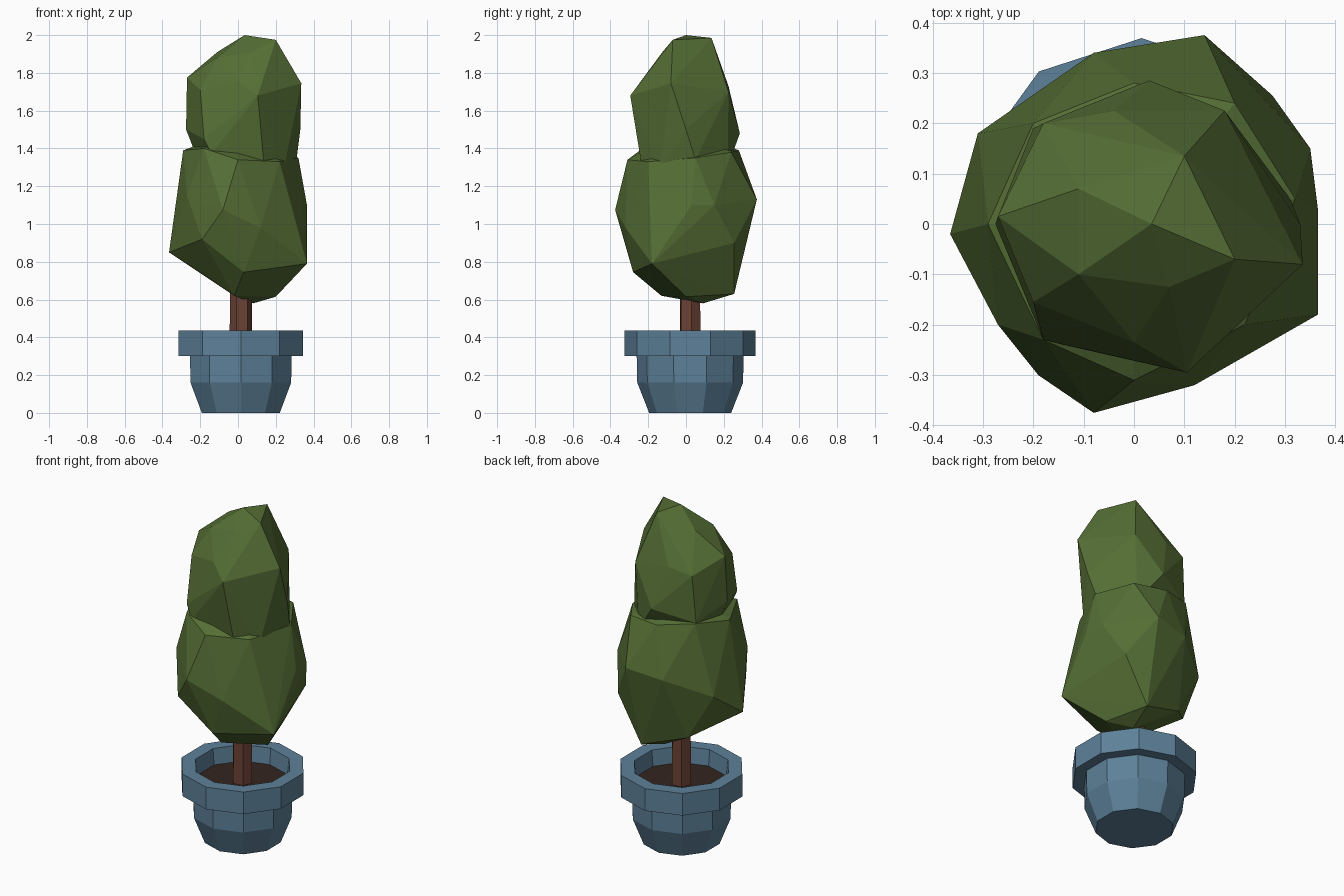
import bpy, bmesh, math

CX, CY = 0.015, 0.022   # axis of pot and trunk


def material(name, rgb):
    m = bpy.data.materials.new(name)
    m.diffuse_color = (*rgb, 1)
    return m


def finish(name, bm, mat):
    bmesh.ops.recalc_face_normals(bm, faces=bm.faces)
    me = bpy.data.meshes.new(name)
    bm.to_mesh(me)
    bm.free()
    me.materials.append(mat)
    ob = bpy.data.objects.new(name, me)
    bpy.context.collection.objects.link(ob)
    return ob


def lathe(name, profile, sides, turn, mat):
    """Faceted solid of revolution from (radius, z) pairs, capped at both ends."""
    bm = bmesh.new()
    rings = []
    for r, z in profile:
        angles = [math.radians(turn) + 2 * math.pi * i / sides for i in range(sides)]
        rings.append([bm.verts.new((CX + r * math.cos(a), CY + r * math.sin(a), z))
                      for a in angles])
    for a, b in zip(rings, rings[1:]):
        for i in range(sides):
            j = (i + 1) % sides
            bm.faces.new((a[i], a[j], b[j], b[i]))
    bm.faces.new(rings[0])
    bm.faces.new(rings[-1])
    return finish(name, bm, mat)


def clump(name, corners, mat):
    """Faceted leaf mass: hull around its main corners."""
    bm = bmesh.new()
    for p in corners:
        bm.verts.new(p)
    res = bmesh.ops.convex_hull(bm, input=bm.verts[:])
    loose = [v for v in bm.verts if not v.link_faces]
    bmesh.ops.delete(bm, geom=loose, context='VERTS')
    return finish(name, bm, mat)


blue = material("pot_blue", (0.11, 0.22, 0.32))
brown = material("bark", (0.15, 0.055, 0.035))
dark = material("soil", (0.035, 0.018, 0.014))
green = material("leaves", (0.09, 0.155, 0.035))

# Pot with overhanging rim and hollow top
lathe("pot", [(0.217, 0), (0.28, 0.16), (0.283, 0.302), (0.347, 0.302),
              (0.347, 0.435), (0.268, 0.435), (0.255, 0.31)], 10, 90, blue)
lathe("soil", [(0.255, 0.315), (0.259, 0.34)], 10, 90, dark)

# Trunk
lathe("trunk", [(0.06, 0.33), (0.057, 0.75)], 6, 6, brown)

# Lower foliage: underside, belly, shoulder
clump("lower_foliage", [
    (0.08, 0.09, 0.58), (0.2, 0.0, 0.615), (-0.02, -0.13, 0.62), (0.12, 0.255, 0.63),
    (0.03, -0.28, 0.745), (-0.15, 0.2, 0.72), (-0.18, -0.1, 0.74),
    (-0.365, -0.02, 0.85), (-0.31, 0.18, 1.0), (-0.08, 0.34, 1.1), (0.14, 0.375, 1.13),
    (0.275, 0.255, 0.9), (0.35, 0.15, 1.1), (0.365, 0.03, 1.1), (0.365, -0.18, 0.79),
    (0.12, -0.32, 0.98), (-0.08, -0.375, 1.075), (-0.19, -0.3, 0.92), (-0.27, -0.2, 1.15),
    (-0.29, 0.0, 1.39), (0.32, 0.05, 1.35), (0.0, -0.31, 1.34), (0.0, 0.28, 1.39),
    (-0.2, 0.2, 1.42), (0.2, 0.24, 1.38), (-0.18, -0.23, 1.4), (0.22, -0.2, 1.33),
    (0.0, 0.0, 1.5)], green)

# Upper foliage: crown, shoulder, waist
clump("upper_foliage", [
    (0.035, 0.0, 2.0), (0.1, 0.135, 1.985), (0.2, -0.07, 1.975), (-0.11, 0.07, 1.91),
    (0.07, -0.125, 1.91), (-0.11, -0.1, 1.88), (-0.27, 0.015, 1.775), (0.335, -0.08, 1.745),
    (0.105, -0.295, 1.68), (-0.2, -0.155, 1.71), (0.0, -0.235, 1.755), (-0.18, 0.2, 1.7),
    (-0.04, 0.225, 1.73), (0.18, 0.225, 1.7), (0.03, 0.285, 1.48),
    (-0.275, 0.0, 1.5), (0.33, 0.0, 1.5), (-0.18, -0.23, 1.45), (0.31, 0.05, 1.34),
    (0.24, -0.14, 1.28), (0.14, -0.23, 1.28), (-0.14, -0.24, 1.37), (-0.2, 0.19, 1.42),
    (0.16, 0.22, 1.3), (-0.22, 0.0, 1.36)], green)
